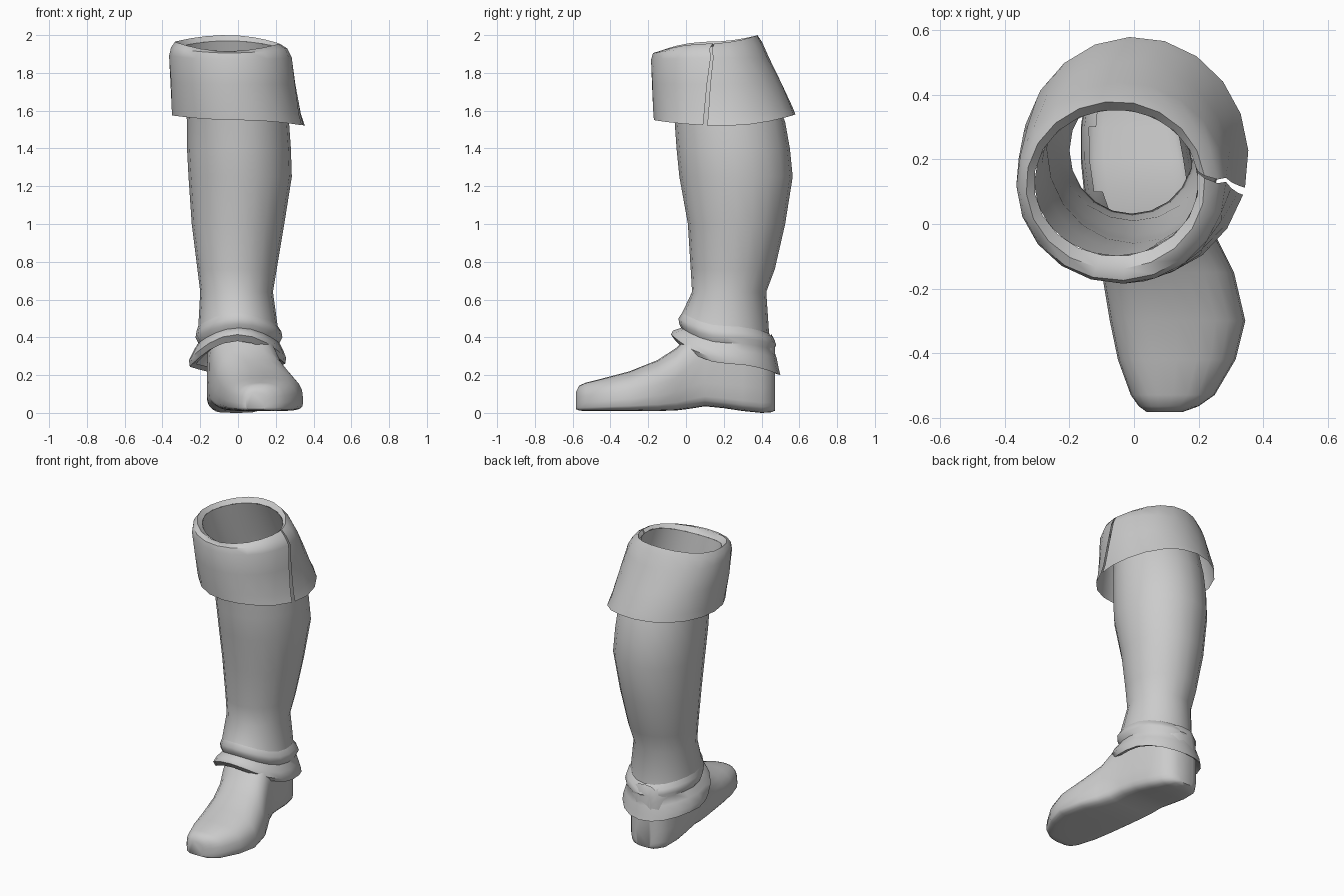
import bpy, bmesh, math

leather = bpy.data.materials.new("grey_leather")
leather.diffuse_color = (0.6, 0.6, 0.6, 1)


def build(name, rings, closed=True, caps=False, drop=None, angle=50):
    """Skin a list of point rings into one object."""
    bm = bmesh.new()
    vr = [[bm.verts.new(p) for p in r] for r in rings]
    n = len(vr[0])
    for a, b in zip(vr, vr[1:]):
        for j in range(n if closed else n - 1):
            k = (j + 1) % n
            bm.faces.new((a[j], b[j], b[k], a[k]))
    if caps:
        bm.faces.new(vr[0])
        bm.faces.new(vr[-1][::-1])
    if drop:
        gone = [f for f in bm.faces if drop(f.calc_center_median())]
        bmesh.ops.delete(bm, geom=gone, context='FACES')
    me = bpy.data.meshes.new(name)
    bm.to_mesh(me)
    bm.free()
    me.materials.append(leather)
    ob = bpy.data.objects.new(name, me)
    bpy.context.collection.objects.link(ob)
    bpy.ops.object.select_all(action='DESELECT')
    ob.select_set(True)
    bpy.context.view_layer.objects.active = ob
    bpy.ops.object.shade_smooth_by_angle(angle=math.radians(angle))
    return ob


def oval(xl, xr, yf, yb, zf, zl, zr, zb, slit=None, gap=0.0, n=20):
    """Horizontal oval whose height differs at front, left, right and back."""
    pts = []
    for j in range(n if slit is None else n + 1):
        a = 2 * math.pi * j / n
        if slit is not None:
            a = slit + gap + (2 * math.pi - 2 * gap) * j / n
        c, s = math.cos(a), math.sin(a)
        z = c * c * (zr if c > 0 else zl) + s * s * (zb if s > 0 else zf)
        pts.append(((xl + xr) / 2 + (xr - xl) / 2 * c,
                    (yf + yb) / 2 + (yb - yf) / 2 * s, z))
    return pts


def section(y, xl, xr, zb, zt, e, n=24):
    """Upright foot section: rounded top, flattened sole."""
    zc = zb + 0.3 * (zt - zb)
    pts = []
    for j in range(n):
        a = 2 * math.pi * j / n
        c, s = math.cos(a), math.sin(a)
        p = e if s > 0 else 5
        x = math.copysign(abs(c) ** (2 / p), c)
        z = math.copysign(abs(s) ** (2 / p), s)
        pts.append(((xl + xr) / 2 + (xr - xl) / 2 * x, y,
                    zc + z * ((zt - zc) if s > 0 else (zc - zb))))
    return pts


# Leg shaft, from the mouth down to the ankle
join = (-0.21, 0.21, -0.02, 0.44, 0.53, 0.46, 0.46, 0.42)
shaft = [oval(-0.31, 0.20, -0.10, 0.355, 1.89, 1.94, 1.94, 1.97)]
for xl, xr, yf, yb, z in [
        (-0.285, 0.24, -0.08, 0.45, 1.73),
        (-0.27, 0.27, -0.06, 0.525, 1.54),
        (-0.27, 0.28, -0.05, 0.55, 1.40),
        (-0.262, 0.285, -0.035, 0.565, 1.25),
        (-0.245, 0.245, 0.01, 0.525, 1.0),
        (-0.215, 0.205, 0.025, 0.47, 0.76),
        (-0.20, 0.185, 0.032, 0.425, 0.64)]:
    shaft.append(oval(xl, xr, yf, yb, z, z, z, z))
shaft.append(oval(*join))
build("leg_shaft", shaft)

# Slouched folds around the ankle
build("ankle_folds", [oval(*r) for r in [
    join,
    (-0.22, 0.23, -0.04, 0.465, 0.50, 0.43, 0.43, 0.39),
    (-0.225, 0.235, -0.035, 0.478, 0.47, 0.40, 0.40, 0.36),
    (-0.21, 0.22, -0.025, 0.465, 0.45, 0.37, 0.37, 0.335),
    (-0.235, 0.24, -0.07, 0.48, 0.435, 0.33, 0.33, 0.29),
    (-0.26, 0.255, -0.08, 0.49, 0.415, 0.28, 0.29, 0.24),
    (-0.255, 0.25, -0.055, 0.50, 0.38, 0.245, 0.26, 0.20),
    (-0.22, 0.22, -0.02, 0.46, 0.39, 0.26, 0.27, 0.23)]])

# Turned-down cuff, slit on one side
build("top_cuff", [oval(*r) for r in [
    (-0.31, 0.20, -0.10, 0.355, 1.89, 1.94, 1.94, 1.97, 0.15, 0.01),
    (-0.335, 0.22, -0.14, 0.38, 1.915, 1.965, 1.955, 2.0, 0.10, 0.015),
    (-0.355, 0.26, -0.175, 0.405, 1.905, 1.935, 1.93, 1.96, 0.06, 0.02),
    (-0.365, 0.285, -0.185, 0.44, 1.87, 1.89, 1.88, 1.88, 0.03, 0.02),
    (-0.36, 0.305, -0.183, 0.505, 1.74, 1.75, 1.74, 1.75, -0.12, 0.025),
    (-0.352, 0.335, -0.175, 0.565, 1.61, 1.62, 1.58, 1.62, -0.24, 0.03),
    (-0.35, 0.355, -0.17, 0.58, 1.55, 1.575, 1.52, 1.58, -0.28, 0.03)]],
    closed=False)

# Foot from toe to heel, open where the leg enters
build("foot", [section(*r) for r in [
    (-0.583, 0.04, 0.15, 0.02, 0.11, 2.5),
    (-0.565, 0.015, 0.20, 0.012, 0.145, 2.6),
    (-0.53, -0.01, 0.25, 0.01, 0.16, 2.6),
    (-0.42, -0.05, 0.315, 0.01, 0.188, 2.5),
    (-0.30, -0.075, 0.345, 0.01, 0.22, 2.4),
    (-0.15, -0.10, 0.31, 0.01, 0.28, 2.3),
    (-0.05, -0.12, 0.26, 0.013, 0.345, 2.4),
    (0.02, -0.14, 0.225, 0.022, 0.42, 2.8),
    (0.10, -0.155, 0.20, 0.035, 0.45, 3.5),
    (0.20, -0.165, 0.18, 0.025, 0.45, 4),
    (0.30, -0.165, 0.16, 0.01, 0.45, 4),
    (0.40, -0.15, 0.13, 0.0, 0.44, 4),
    (0.45, -0.115, 0.09, 0.003, 0.42, 4),
    (0.472, -0.07, 0.04, 0.012, 0.38, 4)]],
    caps=True, drop=lambda c: c.z > 0.41 and c.y > 0.05)
